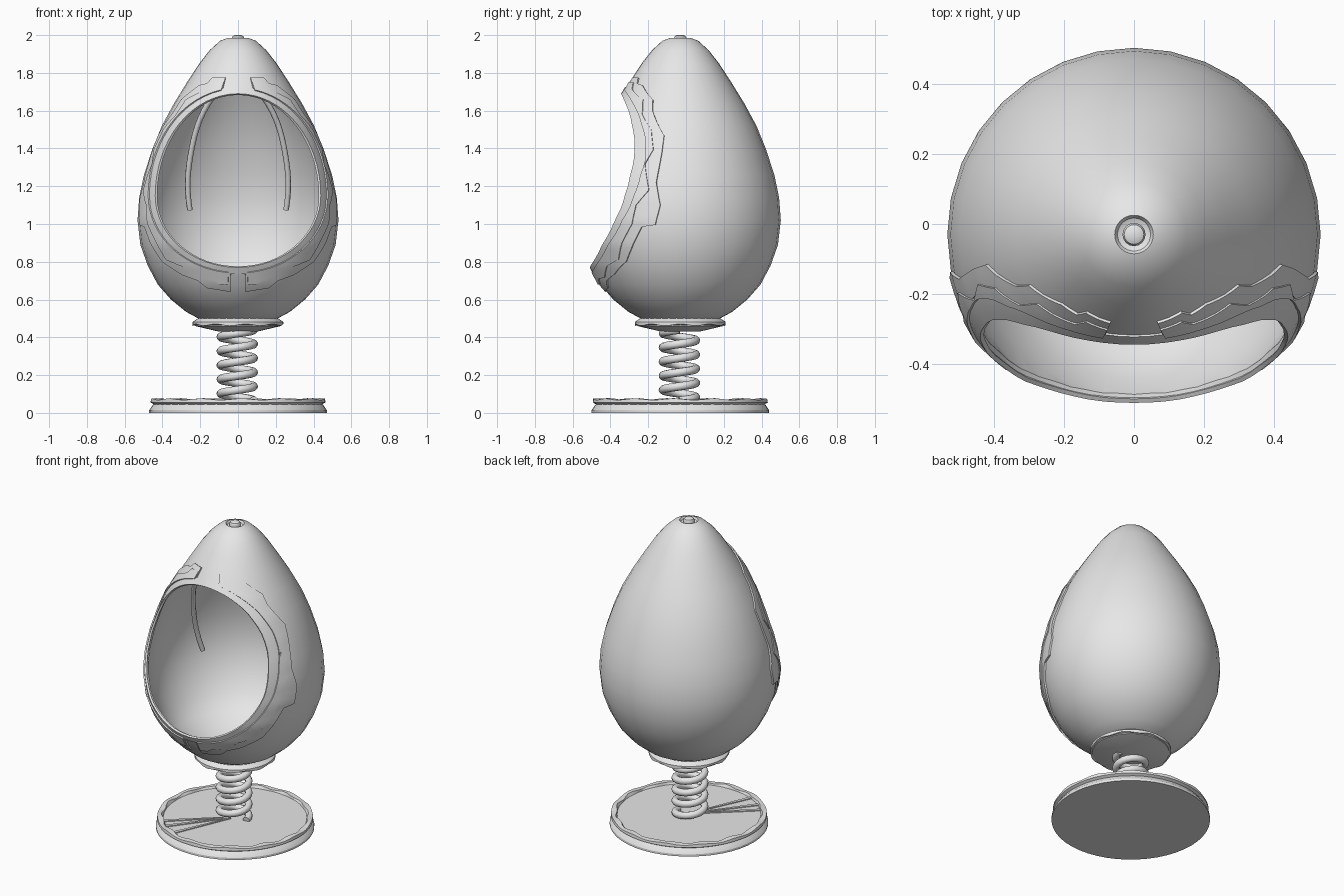
import bpy, bmesh, math

if "Cube" in bpy.data.objects:
    bpy.data.objects.remove(bpy.data.objects["Cube"])

CY = -0.03      # y of the main axis
SEG = 32
grey = bpy.data.materials.new("light_grey")
grey.diffuse_color = (0.8, 0.8, 0.8, 1)
grey.use_nodes = True
grey.node_tree.nodes["Principled BSDF"].inputs["Base Color"].default_value = grey.diffuse_color


def smooth(ob, angle=35):
    bpy.ops.object.select_all(action='DESELECT')
    ob.select_set(True)
    bpy.context.view_layer.objects.active = ob
    bpy.ops.object.shade_smooth_by_angle(angle=math.radians(angle))


def finish(name, bm, angle=35, recalc=True):
    if recalc:
        bmesh.ops.recalc_face_normals(bm, faces=bm.faces)
    me = bpy.data.meshes.new(name)
    bm.to_mesh(me)
    bm.free()
    ob = bpy.data.objects.new(name, me)
    bpy.context.collection.objects.link(ob)
    me.materials.append(grey)
    smooth(ob, angle)
    return ob


def apply_modifiers(ob, angle):
    dg = bpy.context.evaluated_depsgraph_get()
    me = bpy.data.meshes.new_from_object(ob.evaluated_get(dg))
    ob.modifiers.clear()
    ob.data = me
    smooth(ob, angle)


def lathe(name, profile, seg=SEG, closed=False, angle=35, wave=None):
    """Spin (radius, z) points; wave(i, a) gives a (dr, dz) shift for point i."""
    bm = bmesh.new()
    rings = []
    for i, (r, z) in enumerate(profile):
        if r == 0:
            rings.append([bm.verts.new((0, CY, z))] * seg)
            continue
        ring = []
        for k in range(seg):
            a = 2 * math.pi * k / seg
            dr, dz = wave(i, a) if wave else (0, 0)
            ring.append(bm.verts.new(((r + dr) * math.sin(a), CY - (r + dr) * math.cos(a), z + dz)))
        rings.append(ring)
    n = len(rings)
    for i in range(n if closed else n - 1):
        p, q = rings[i], rings[(i + 1) % n]
        for k in range(seg):
            m = (k + 1) % seg
            vs = list(dict.fromkeys((p[k], p[m], q[m], q[k])))
            if len(vs) > 2:
                bm.faces.new(vs)
    return finish(name, bm, angle)


# Egg outline as (radius, z)
EGG = [(.21, .5), (.275, .535), (.355, .6), (.425, .68), (.478, .78), (.517, .89), (.532, 1.02),
       (.523, 1.14), (.498, 1.26), (.452, 1.4), (.403, 1.52), (.338, 1.64), (.27, 1.75),
       (.205, 1.85), (.15, 1.92), (.095, 1.97), (.055, 1.985)]


def egg_radius(z):
    for (r0, z0), (r1, z1) in zip(EGG, EGG[1:]):
        if z0 <= z <= z1:
            return r0 + (r1 - r0) * (z - z0) / (z1 - z0)
    return EGG[0][0]


def opening(a, grow=0.0):
    """Front outline of the opening, a = 0 at the top."""
    c = math.cos(a)
    return (.435 + grow) * math.sin(a), 1.15 + ((.54 if c > 0 else .38) + grow) * c


# Thin hollow egg shell with a dimple at the crown
T = 0.015
shell = lathe("egg_shell", [(0, .47), (.12, .475)] + EGG + [(.047, 1.972), (.03, 1.965), (0, 1.965)])
cavity = lathe("cavity_cutter", [(0, .5), (.1, .505), (.2, .53)] +
               [(r - T, z + .004) for r, z in EGG[2:-2]] + [(.06, 1.945), (0, 1.95)])

# Opening cutter
bm = bmesh.new()
rings = [[bm.verts.new((x, y, z)) for x, z in (opening(2 * math.pi * k / 64) for k in range(64))]
         for y in (-1.0, CY - .02)]
bm.faces.new(rings[0])
bm.faces.new(rings[1])
for k in range(64):
    m = (k + 1) % 64
    bm.faces.new((rings[0][k], rings[0][m], rings[1][m], rings[1][k]))
cutter = finish("opening_cutter", bm)

for c in (cavity, cutter):
    c.hide_render = True
    mod = shell.modifiers.new("cut", 'BOOLEAN')
    mod.operation = 'DIFFERENCE'
    mod.solver = 'EXACT'
    mod.object = c
apply_modifiers(shell, 35)
for c in (cavity, cutter):
    bpy.data.objects.remove(c)

# Crown knob
lathe("crown_knob", [(0, 1.96), (.033, 1.96), (.033, 1.985), (.028, 1.995), (.018, 2.0), (0, 2.0)], 16)


def band(name, pairs, lift, angle):
    """Strip hugging the shell between pairs of (phi, z), mirrored to both sides."""
    bm = bmesh.new()
    rows = []
    for (p0, z0), (p1, z1) in pairs:
        row = []
        for j in range(5):
            ph, z = p0 + (p1 - p0) * j / 4, z0 + (z1 - z0) * j / 4
            r = egg_radius(z) + lift
            row.append(bm.verts.new((r * math.sin(ph), CY - r * math.cos(ph), z)))
        rows.append(row)
    for u, v in zip(rows, rows[1:]):
        for j in range(4):
            bm.faces.new((u[j], v[j], v[j + 1], u[j + 1]))
    ob = finish(name, bm, angle, recalc=False)
    s = ob.modifiers.new("thick", 'SOLIDIFY')
    s.thickness = lift + .006
    s.offset = -1
    ob.modifiers.new("mirror", 'MIRROR')
    apply_modifiers(ob, angle)


def on_shell(a, grow):
    x, z = opening(a, grow)
    return math.asin(min(1, x / (egg_radius(z) + .003))), z


# Smooth lip around the opening
band("opening_lip", [(on_shell(math.pi * i / 32, 0), on_shell(math.pi * i / 32, .036)) for i in range(33)], .007, 35)


# Ragged trim bands around the opening
def trim(name, edge, lift, grow):
    path = []
    for (p0, z0), (p1, z1) in zip(edge, edge[1:]):
        n = max(1, round(math.hypot((p1 - p0) * .45, z1 - z0) / .035))
        path += [(p0 + (p1 - p0) * i / n, z0 + (z1 - z0) * i / n) for i in range(n)]
    path.append(edge[-1])
    band(name, [(on_shell(math.atan2(p * .42, z - 1.15), grow), (p, z)) for p, z in path], lift, 30)


trim("outer_trim", [(.26, 1.775), (.55, 1.775), (.62, 1.745), (.8, 1.735), (1.12, 1.66), (1.16, 1.6),
                    (1.37, 1.47), (1.36, 1.38), (1.32, 1.22), (1.37, 1.1), (1.32, .995),
                    (1.18, .985), (1.04, .865), (.95, .80), (.7, .73), (.5, .70), (.4, .66),
                    (.1, .64)], .009, .035)
trim("inner_trim", [(.27, 1.752), (.5, 1.75), (.58, 1.715), (.95, 1.66), (1.02, 1.58), (1.2, 1.5),
                    (1.26, 1.395), (1.18, 1.32), (1.25, 1.18), (1.12, 1.1), (1.08, 1.0),
                    (.95, .9), (.86, .81), (.65, .775), (.5, .715), (.32, .71), (.22, .68),
                    (.12, .68)], .015, .03)


def tube(name, points, radius, res=3, nurbs=False):
    cu = bpy.data.curves.new(name, 'CURVE')
    cu.dimensions = '3D'
    cu.bevel_depth = radius
    cu.bevel_resolution = res
    cu.use_fill_caps = True
    cu.resolution_u = 4
    sp = cu.splines.new('NURBS' if nurbs else 'POLY')
    sp.points.add(len(points) - 1)
    for p, c in zip(sp.points, points):
        p.co = (*c, 1)
    if nurbs:
        sp.use_endpoint_u = True
    cu.materials.append(grey)
    ob = bpy.data.objects.new(name, cu)
    bpy.context.collection.objects.link(ob)


# Hanging inner straps
for s, side in ((-1, "left"), (1, "right")):
    tube(side + "_strap", [(s * .13, -.23, 1.68), (s * .21, -.17, 1.57), (s * .255, -.10, 1.37),
                           (s * .275, -.04, 1.2), (s * .255, 0, 1.075)], .015, 1, True)

# Spring, with its ends sunk into the base and the cup
turns, steps = 5, 20
tube("spring", [(.088 * math.cos(2 * math.pi * i / steps) - .004,
                 CY - .005 + .088 * math.sin(2 * math.pi * i / steps),
                 .065 + .375 * i / (turns * steps)) for i in range(turns * steps + 1)], .022)

# Cup under the egg, with a scalloped drip ring
lathe("cup", [(0, .43), (.1, .43), (.228, .46), (.23, .475), (.2, .505), (0, .51)], angle=25)
lathe("cup_trim", [(.205, .505), (.24, .482), (.24, .466), (.222, .464), (.2, .49)], 64, True, 25,
      lambda i, a: (0, .005 * math.sin(9 * a) if i == 2 else 0))

# Round base with recessed floor and wavy rim
lathe("base", [(0, 0), (.47, 0), (.47, .014), (.452, .042), (.44, .05), (.44, .06), (0, .06)], 48, angle=25)
lathe("base_rim", [(.445, .045), (.463, .055), (.461, .072), (.432, .074), (.425, .058)], 72, True, 25,
      lambda i, a: (.007 * math.sin(17 * a) if i == 3 else 0, .004 * math.sin(13 * a + 1) if i in (2, 3) else 0))

# Thin ribs fanning over the base floor
for i, ang in enumerate((222, 232, 246)):
    a = math.radians(ang)
    d, n = (math.cos(a), math.sin(a)), (-math.sin(a), math.cos(a))
    bm = bmesh.new()
    vs = [[bm.verts.new((d[0] * r + n[0] * w, CY + d[1] * r + n[1] * w, z))
           for r, w in ((.03, -.004), (.43, -.011), (.43, .011), (.03, .004))] for z in (.058, .066)]
    bm.faces.new(vs[0])
    bm.faces.new(vs[1])
    for k in range(4):
        m = (k + 1) % 4
        bm.faces.new((vs[0][k], vs[0][m], vs[1][m], vs[1][k]))
    finish("base_rib_%d" % (i + 1), bm, 20)
